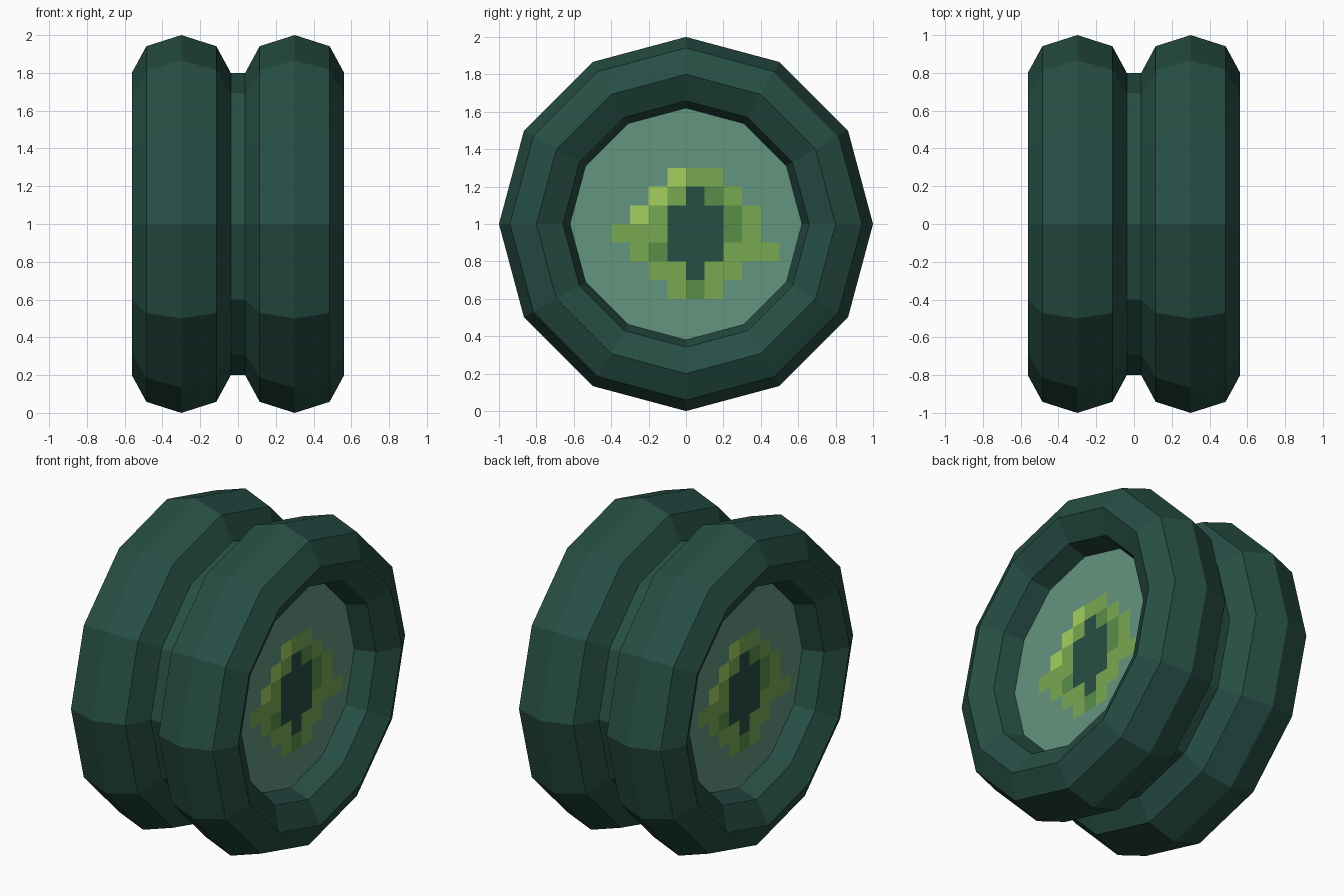
import bpy, bmesh, math
from mathutils import Matrix

if "Cube" in bpy.data.objects:
    bpy.data.objects.remove(bpy.data.objects["Cube"])


def material(name, rgb):
    """Flat colour given as sRGB 0-255, stored as linear."""
    def lin(c):
        c /= 255
        return c / 12.92 if c <= 0.04045 else ((c + 0.055) / 1.055) ** 2.4
    m = bpy.data.materials.new(name)
    m.diffuse_color = (*[lin(c) for c in rgb], 1)
    m.use_nodes = True
    m.node_tree.nodes["Principled BSDF"].inputs["Base Color"].default_value = m.diffuse_color
    return m


body = material("dark teal", (38, 78, 68))
sage = material("sage green", (100, 149, 126))
leaf = material("leaf green", (120, 168, 81))
lime = material("lime green", (166, 208, 95))
moss = material("moss green", (89, 142, 73))

SIDES = 12
AXLE = (0, math.pi / 2, 0)   # turns local z onto world x


def finish(name, mat):
    ob = bpy.context.object
    ob.name = name
    ob.data.materials.append(mat)
    return ob


def cylinder(name, radius, depth, x, mat):
    bpy.ops.mesh.primitive_cylinder_add(vertices=SIDES, radius=radius, depth=depth,
                                        location=(x, 0, 1), rotation=AXLE)
    return finish(name, mat)


# Pixel emblem: rows from top (z 1.3) down, columns from y = -0.4, cell 0.1
CELL = 0.1
EMBLEM = ["...YLL...",
          "..YLBDL..",
          ".YLBBBDL.",
          "LLLBBBDL.",
          ".LDBBBLLL",
          "..LLBLL..",
          "...LDL..."]
KEYS = "LYDB"


def emblem(name, turn):
    bm = bmesh.new()
    x = 0.366
    for r, row in enumerate(EMBLEM):
        for c, key in enumerate(row):
            if key == ".":
                continue
            y, z = -0.4 + c * CELL, 1.2 - r * CELL
            corners = [(y, z), (y + CELL, z), (y + CELL, z + CELL), (y, z + CELL)]
            face = bm.faces.new([bm.verts.new((x, *p)) for p in corners])
            face.material_index = KEYS.index(key)
    bmesh.ops.remove_doubles(bm, verts=bm.verts, dist=0.001)
    bm.transform(Matrix.Rotation(turn, 4, "Z"))
    mesh = bpy.data.meshes.new(name)
    bm.to_mesh(mesh)
    bm.free()
    for m in (leaf, lime, moss, body):
        mesh.materials.append(m)
    bpy.context.collection.objects.link(bpy.data.objects.new(name, mesh))


# Hub in the groove between the two rings
cylinder("hub", 0.8, 0.12, 0, body)

for side, label, turn in ((1, "right", 0), (-1, "left", math.pi)):
    # Chunky ring, stretched along the axle
    bpy.ops.mesh.primitive_torus_add(major_segments=SIDES, minor_segments=8,
                                     major_radius=0.8, minor_radius=0.2,
                                     location=(side * 0.3, 0, 1), rotation=AXLE)
    ring = finish(label + "_ring", body)
    ring.scale = (1, 1, 1.31)
    # Recessed face disc and its emblem
    cylinder(label + "_disc", 0.622, 0.1, side * 0.313, sage)
    emblem(label + "_emblem", turn)
